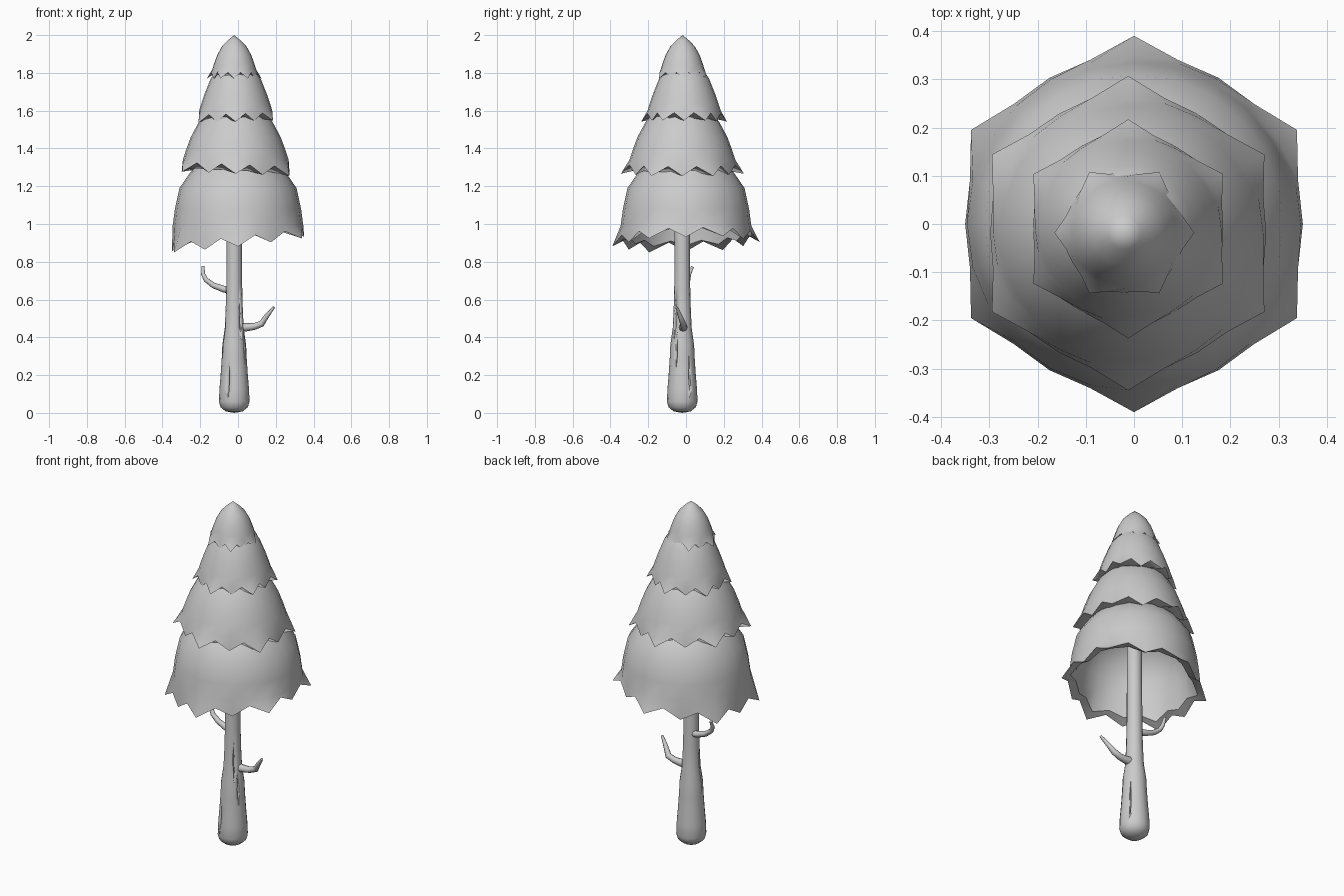
import bpy, bmesh
from math import sin, cos, pi, radians

if "Cube" in bpy.data.objects:
    bpy.data.objects.remove(bpy.data.objects["Cube"])

def lathe(name, rings, n, angle=40):
    """Skin a stack of rings; a ring with one point is a pole."""
    bm = bmesh.new()
    rows = [[bm.verts.new(p) for p in r] for r in rings]
    for a, b in zip(rows, rows[1:]):
        for i in range(n):
            j = (i + 1) % n
            if len(a) == 1:
                bm.faces.new((a[0], b[i], b[j]))
            elif len(b) == 1:
                bm.faces.new((a[j], a[i], b[0]))
            else:
                bm.faces.new((a[j], a[i], b[i], b[j]))
    bmesh.ops.recalc_face_normals(bm, faces=bm.faces)
    me = bpy.data.meshes.new(name)
    bm.to_mesh(me)
    bm.free()
    ob = bpy.data.objects.new(name, me)
    bpy.context.collection.objects.link(ob)
    bpy.ops.object.select_all(action='DESELECT')
    ob.select_set(True)
    bpy.context.view_layer.objects.active = ob
    bpy.ops.object.shade_smooth_by_angle(angle=radians(angle))
    return ob

def ring(r, z, n, cx, cy):
    return [(cx + r * cos(2 * pi * i / n), cy + r * sin(2 * pi * i / n), z) for i in range(n)]

def tier(name, c, dome, hem, lip, inner, tilt, phase):
    """dome: (r, z) from the top down; hem: corner r, mid r, valley r, tip z, valley z;
    lip: radius factor, tip z, valley z of the inner hem edge; inner: (r, z) going up inside"""
    n, (cx, cy) = 24, c
    rc, rm, rv, zt, zv = hem

    def zigzag(k, z_tip, z_valley):
        pts = []
        for i in range(n):
            r, z = (rv, z_valley) if i % 2 else (rc if i % 4 == phase else rm, z_tip)
            x, y = k * r * cos(2 * pi * i / n), k * r * sin(2 * pi * i / n)
            pts.append((cx + x, cy + y, z + tilt[0] * x + tilt[1] * y))
        return pts

    rings = [[(cx, cy, dome[0][1])]] + [ring(r, z, n, cx, cy) for r, z in dome[1:]]
    rings += [zigzag(1, zt, zv), zigzag(*lip)]
    rings += [ring(r, z, n, cx, cy) for r, z in inner[:-1]] + [[(cx, cy, inner[-1][1])]]
    return lathe(name, rings, n, 50)

# foliage skirts, bottom to top
tier("foliage_bottom", (0, 0),
     [(0, 1.42), (0.17, 1.36), (0.255, 1.27), (0.31, 1.19), (0.334, 1.08), (0.346, 0.99)],
     (0.39, 0.35, 0.352, 0.893, 0.942), (0.88, 0.92, 0.945),
     [(0.305, 1.02), (0.29, 1.1), (0.255, 1.19), (0.15, 1.28), (0, 1.32)], (0.11, 0.03), 2)
tier("foliage_lower", (-0.012, -0.019),
     [(0, 1.68), (0.13, 1.62), (0.195, 1.54), (0.238, 1.46), (0.264, 1.39), (0.28, 1.34)],
     (0.326, 0.286, 0.290, 1.266, 1.316), (0.84, 1.285, 1.285),
     [(0.17, 1.31), (0, 1.34)], (-0.04, 0.0), 2)
tier("foliage_upper", (-0.012, -0.01),
     [(0, 1.88), (0.085, 1.84), (0.132, 1.77), (0.164, 1.69), (0.183, 1.635), (0.193, 1.602)],
     (0.227, 0.197, 0.201, 1.542, 1.584), (0.84, 1.558, 1.556),
     [(0.12, 1.58), (0, 1.61)], (0.03, 0.0), 2)
tier("foliage_top", (-0.02, -0.018),
     [(0, 2.0), (0.034, 1.972), (0.065, 1.94), (0.09, 1.895), (0.108, 1.845), (0.116, 1.818)],
     (0.145, 0.124, 0.126, 1.77, 1.803), (0.82, 1.787, 1.785),
     [(0.07, 1.80), (0, 1.83)], (0.0, 0.0), 0)

# trunk
profile = [(0.045, 0.008), (0.072, 0.03), (0.081, 0.06), (0.078, 0.13), (0.072, 0.2), (0.066, 0.29),
           (0.063, 0.36), (0.05, 0.45), (0.045, 0.56), (0.042, 0.68), (0.041, 0.9), (0.04, 1.2)]
tx, ty = -0.02, -0.02
trunk = lathe("trunk", [[(tx, ty, 0)]] + [ring(r, z, 16, tx, ty) for r, z in profile]
              + [[(tx, ty, 1.25)]], 16, 50)

def trunk_radius(z):
    for (r0, z0), (r1, z1) in zip(profile, profile[1:]):
        if z0 <= z <= z1:
            return r0 + (r1 - r0) * (z - z0) / (z1 - z0)

# bark slits: flat leaf-shaped wedges carved along the trunk: angle, low z, high z
for k, (deg, z0, z1) in enumerate([(246, 0.07, 0.28), (312, 0.38, 0.62), (332, 0.23, 0.43),
                                   (32, 0.08, 0.33), (190, 0.28, 0.54)]):
    a, rows = radians(deg), []
    for t, w in ((0, 0), (0.2, 0.006), (0.45, 0.010), (0.7, 0.007), (1, 0)):
        z = z0 + (z1 - z0) * t
        r = trunk_radius(z)
        pts = [(r + 0.012, w), (r - 0.015, 0), (r + 0.012, -w)] if w else [(r + 0.003, 0)]
        rows.append([(tx + d * cos(a) - s * sin(a), ty + d * sin(a) + s * cos(a), z) for d, s in pts])
    cut = lathe("bark_slit_cutter_%d" % k, rows, 3, 20)
    cut.hide_render = True
    cut.hide_set(True)
    m = trunk.modifiers.new("slit", 'BOOLEAN')
    m.operation, m.object, m.solver = 'DIFFERENCE', cut, 'EXACT'

# bare twigs
def twig(name, pts):
    cu = bpy.data.curves.new(name, 'CURVE')
    cu.dimensions = '3D'
    cu.bevel_depth, cu.bevel_resolution, cu.use_fill_caps = 1.0, 2, True
    s = cu.splines.new('POLY')
    s.points.add(len(pts) - 1)
    for p, (x, y, z, r) in zip(s.points, pts):
        p.co, p.radius = (x, y, z, 1), r
    s.use_smooth = True
    bpy.context.collection.objects.link(bpy.data.objects.new(name, cu))

twig("twig_right", [(0.0, -0.015, 0.455, 0.024), (0.04, -0.015, 0.453, 0.022), (0.085, -0.015, 0.457, 0.018),
                    (0.125, -0.015, 0.472, 0.017), (0.15, -0.03, 0.51, 0.013), (0.19, -0.05, 0.56, 0.007)])
twig("twig_left", [(-0.03, -0.01, 0.65, 0.02), (-0.075, 0.0, 0.655, 0.018), (-0.13, 0.005, 0.675, 0.015),
                   (-0.17, 0.01, 0.705, 0.013), (-0.185, 0.017, 0.735, 0.011), (-0.185, 0.035, 0.775, 0.008)])
